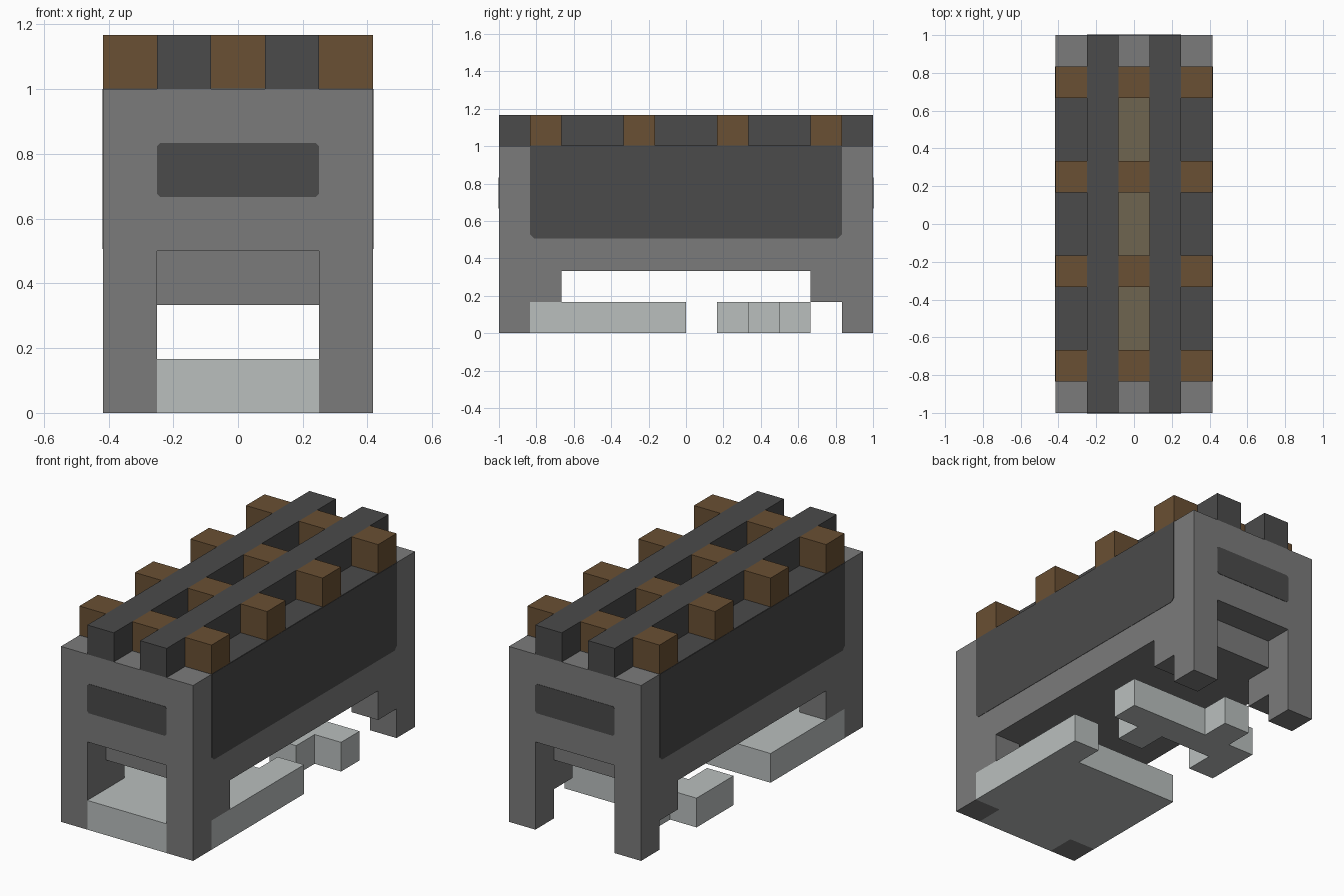
import bpy
import bmesh
from mathutils import Vector

UNIT = 1 / 6      # every part sits on a grid of one sixth
SKIN = 0.012      # thickness of painted plates, in grid units

cube = bpy.data.objects.get("Cube")
if cube:
    bpy.data.objects.remove(cube, do_unlink=True)


def make_material(name, red, green, blue):
    mat = bpy.data.materials.new(name)
    mat.use_nodes = True
    colour = (red, green, blue, 1)
    mat.diffuse_color = colour
    shader = next(n for n in mat.node_tree.nodes if n.type == "BSDF_PRINCIPLED")
    shader.inputs["Base Color"].default_value = colour
    shader.inputs["Roughness"].default_value = 0.9
    return mat


grey = make_material("stone grey", 0.198, 0.198, 0.198)
dark = make_material("dark grey", 0.069, 0.069, 0.069)
brown = make_material("wood brown", 0.144, 0.08, 0.033)
pale = make_material("pale metal", 0.49, 0.521, 0.515)
tan = make_material("dusty tan", 0.159, 0.13, 0.08)


def extrude(name, outline, axis, low, high, mat):
    """Extrude a flat outline along one axis; the outline fills the other two axes in order."""
    bm = bmesh.new()
    verts = []
    for point in outline:
        co = list(point)
        co.insert("xyz".index(axis), low)
        verts.append(bm.verts.new(Vector(co) * UNIT))
    face = bm.faces.new(verts)
    cap = bmesh.ops.extrude_face_region(bm, geom=[face])
    shift = Vector([(high - low) * UNIT if a == axis else 0 for a in "xyz"])
    moved = [g for g in cap["geom"] if isinstance(g, bmesh.types.BMVert)]
    bmesh.ops.translate(bm, verts=moved, vec=shift)
    bmesh.ops.recalc_face_normals(bm, faces=bm.faces)
    mesh = bpy.data.meshes.new(name)
    bm.to_mesh(mesh)
    bm.free()
    mesh.materials.append(mat)
    obj = bpy.data.objects.new(name, mesh)
    bpy.context.collection.objects.link(obj)
    return obj


def panel(half, bottom, top, cut_low, cut_high):
    """Upright rectangle with clipped corners, centred sideways."""
    right = [(half - cut_low, bottom), (half, bottom + cut_low)]
    right += [(half, top - cut_high), (half - cut_high, top)] if cut_high else [(half, top)]
    return right + [(-a, b) for a, b in reversed(right)]


def rectangle(half_a, b0, b1):
    return panel(half_a, b0, b1, 0, 0)[1:-1]


def mirrored(half_outline):
    return half_outline + [(-a, b) for a, b in reversed(half_outline)]


# Body: two side walls with stepped legs, and a core between them
wall = mirrored([(4, 2), (4, 1), (5, 1), (5, 0), (6, 0), (6, 6)])
core = mirrored([(5, 2), (5, 3), (6, 3), (6, 6)])
extrude("body_core", core, "x", -1.5, 1.5, grey)
for side, x in (("right", -2.5), ("left", 1.5)):
    extrude(side + "_wall_and_legs", wall, "x", x, x + 1, grey)

# Dark panels on the sides and ends
side_panel = panel(5, 3.04, 6, 0.12, 0)
end_panel = panel(1.5, 4, 5, 0.06, 0.06)
for side, s in (("right", -1), ("left", 1)):
    extrude(side + "_side_panel", side_panel, "x", s * 2.5, s * (2.5 + SKIN), dark)
for end, s in (("front", -1), ("back", 1)):
    extrude(end + "_end_panel", end_panel, "y", s * 6, s * (6 + SKIN), dark)

# Top covering with a central strip
extrude("top_cover", rectangle(2.5, -5, 5), "z", 6, 6 + SKIN, dark)
extrude("centre_strip", rectangle(0.5, -5, 5), "z", 6, 6 + 2 * SKIN, tan)

# Rails running the full length
for side, x in (("right", -1), ("left", 1)):
    rail = [(x + a, b) for a, b in rectangle(0.5, -6, 6)]
    extrude(side + "_rail", rail, "z", 6, 7, dark)

# Wooden sleepers, three blocks in each of four rows
for row, y in enumerate((-5, -2, 1, 4)):
    for column, x in (("right", -2), ("middle", 0), ("left", 2)):
        block = [(x + a, b) for a, b in rectangle(0.5, y, y + 1)]
        extrude(f"sleeper_{column}_{row + 1}", block, "z", 6, 7, brown)

# Pale floor slab notched around the front legs
slab = [(-1.5, -6), (1.5, -6), (1.5, -5), (2.5, -5), (2.5, 0),
        (1.5, 0), (1.5, -1), (-2.5, -1), (-2.5, -5), (-1.5, -5)]
extrude("floor_slab", slab, "z", 0, 1, pale)

# Loose pale fragment further back
fragment = [(2.5, 2), (2.5, 3), (-0.5, 3), (-0.5, 4), (-1.5, 4), (-1.5, 3), (-2.5, 3),
            (-2.5, 1), (-1.5, 1), (-1.5, 2), (0.5, 2), (0.5, 1), (1.5, 1), (1.5, 2)]
extrude("floor_fragment", fragment, "z", 0, 1, pale)
